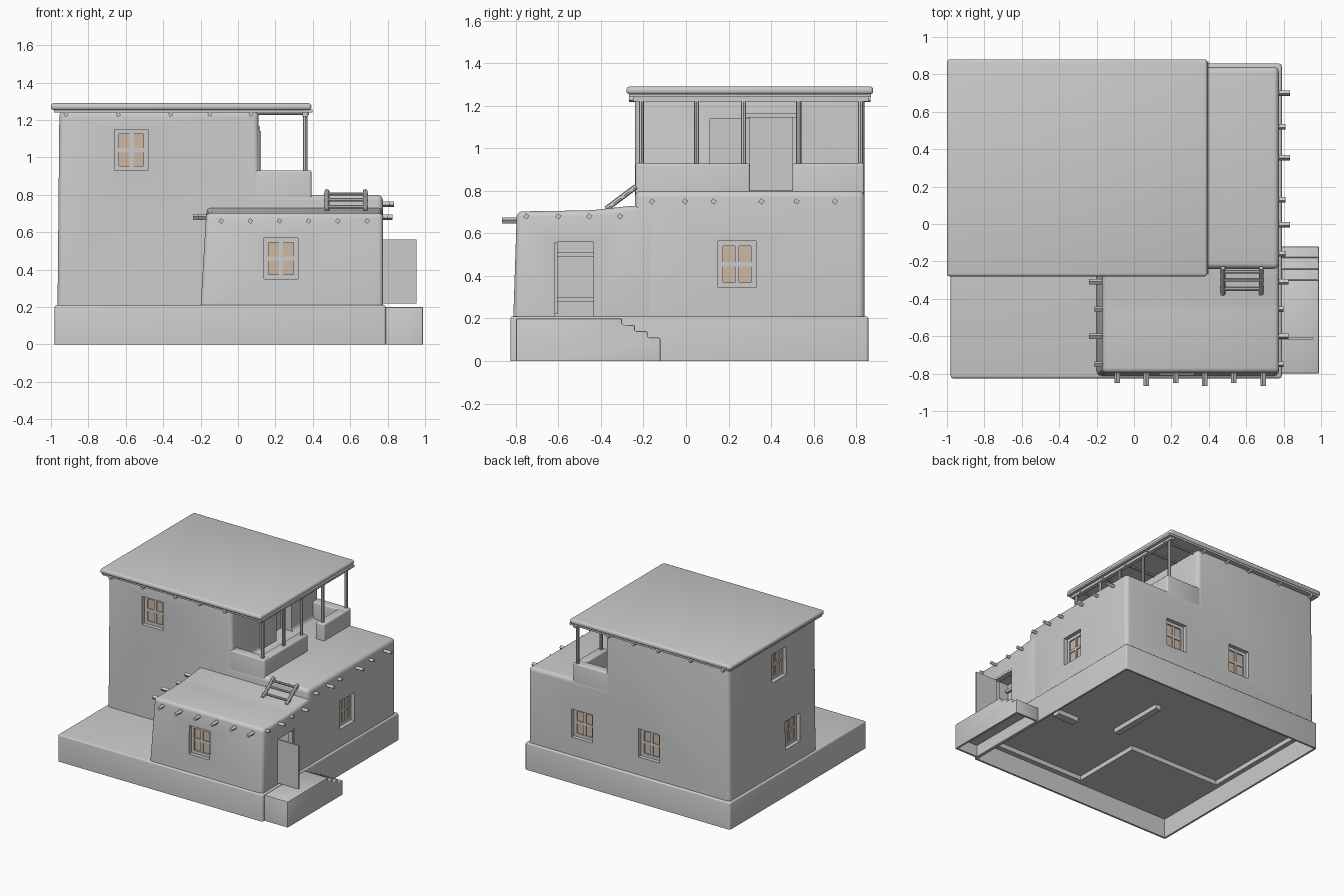
import bpy, bmesh, math
from mathutils import Vector, Matrix

if "Cube" in bpy.data.objects:
    bpy.data.objects.remove(bpy.data.objects["Cube"])


def finish(name, bm, mat=None, smooth=True):
    bmesh.ops.recalc_face_normals(bm, faces=bm.faces[:])
    me = bpy.data.meshes.new(name)
    bm.to_mesh(me)
    bm.free()
    ob = bpy.data.objects.new(name, me)
    bpy.context.collection.objects.link(ob)
    if mat:
        me.materials.append(mat)
    if smooth:
        shade(ob)
    return ob


def shade(ob):
    bpy.ops.object.select_all(action='DESELECT')
    ob.select_set(True)
    bpy.context.view_layer.objects.active = ob
    bpy.ops.object.shade_smooth_by_angle(angle=math.radians(35))


def prism(name, pts, axis, a, b, bevel=0.0, seg=3, keep_bottom=True):
    """Extrude a (horizontal, z) profile along axis 'x' or 'y' from a to b."""
    bm = bmesh.new()
    mk = (lambda p, t: (t, p[0], p[1])) if axis == 'x' else (lambda p, t: (p[0], t, p[1]))
    face = bm.faces.new([bm.verts.new(mk(p, a)) for p in pts])
    ext = bmesh.ops.extrude_face_region(bm, geom=[face])
    move = Vector(mk((0, 0), b - a))
    bmesh.ops.translate(bm, vec=move, verts=[g for g in ext['geom'] if isinstance(g, bmesh.types.BMVert)])
    bmesh.ops.recalc_face_normals(bm, faces=bm.faces[:])
    if bevel:
        low = min(p[1] for p in pts) + 1e-4
        edges = [e for e in bm.edges if not keep_bottom or max(v.co.z for v in e.verts) > low]
        bmesh.ops.bevel(bm, geom=edges, offset=bevel, segments=seg, profile=0.5,
                        affect='EDGES', clamp_overlap=True)
    return finish(name, bm)


def box(name, x, y, z, bevel=0.0, keep_bottom=True, seg=3):
    return prism(name, [(x[0], z[0]), (x[1], z[0]), (x[1], z[1]), (x[0], z[1])],
                 'y', y[0], y[1], bevel, seg, keep_bottom)


def rod(name, p, q, r, sides=8):
    p, q = Vector(p), Vector(q)
    d = q - p
    bm = bmesh.new()
    m = Matrix.Translation((p + q) / 2) @ d.to_track_quat('Z', 'Y').to_matrix().to_4x4()
    if sides == 4:
        m = m @ Matrix.Rotation(math.radians(12), 4, 'Z')
    bmesh.ops.create_cone(bm, cap_ends=True, segments=sides, radius1=r, radius2=r,
                          depth=d.length, matrix=m)
    return finish(name, bm)


def cut(ob, cutters):
    for c in cutters:
        m = ob.modifiers.new('cut', 'BOOLEAN')
        m.operation, m.solver, m.object = 'DIFFERENCE', 'EXACT', c
    bpy.context.view_layer.update()
    dg = bpy.context.evaluated_depsgraph_get()
    me = bpy.data.meshes.new_from_object(ob.evaluated_get(dg))
    ob.modifiers.clear()
    ob.data = me
    for c in cutters:
        bpy.data.objects.remove(c)
    shade(ob)


pane_mat = bpy.data.materials.new('tan_pane')
pane_mat.diffuse_color = (0.62, 0.48, 0.36, 1)
pane_mat.use_nodes = True
pane_mat.node_tree.nodes["Principled BSDF"].inputs["Base Color"].default_value = pane_mat.diffuse_color


def window(pos, angle):
    """2x2 window; local front is -y, turned about z. Returns the recess cutter."""
    m = Matrix.Translation(pos) @ Matrix.Rotation(math.radians(angle), 4, 'Z')

    def part(name, x, y, z, mat=None):
        ob = box(name, x, y, z)
        ob.data.transform(m)
        if mat:
            ob.data.materials.append(mat)
        return ob
    w, h, t = 0.09, 0.11, 0.024
    for s in (-1, 1):
        part('window_stile', sorted((s * w, s * (w - t))), (0.03, 0.06), (-h, h))
        part('window_rail', (-w + t, w - t), (0.03, 0.06), sorted((s * h, s * (h - t))))
    part('window_mullion', (-0.01, 0.01), (0.032, 0.06), (-h + t, h - t))
    part('window_crossbar', (-w + t, w - t), (0.033, 0.06), (-0.01, 0.01))
    part('window_pane', (-w + t, w - t), (0.04, 0.055), (-h + t, h - t), pane_mat)
    return part('window_cutter', (-w, w), (-0.08, 0.058), (-h, h))


# Plinth: hollow underneath, with a shallow recess below the house rooms
base = box('plinth', (-0.98, 0.79), (-0.825, 0.857), (0, 0.21), 0.012)
cut(base, [box('c', (-0.965, 0.775), (-0.81, 0.842), (-0.1, 0.15)),
           box('c', (-0.93, 0.74), (-0.20, 0.80), (0.1, 0.185)),
           box('c', (-0.15, 0.74), (-0.77, -0.19), (0.1, 0.185))])
box('inner_wall_long', (0.05, 0.10), (-0.10, 0.36), (0.15, 0.19))
box('inner_wall_short', (0.40, 0.58), (-0.20, -0.14), (0.15, 0.19))

# Main house: stepped profile, tall part and lower terrace
house = prism('house_walls', [(-0.965, 0.19), (0.775, 0.19), (0.775, 0.80), (0.11, 0.80),
                              (0.11, 1.25), (-0.955, 1.25)], 'y', -0.24, 0.84, 0.03, 4)
cut(house, [window((-0.57, -0.24, 1.04), 0), window((0.775, 0.24, 0.455), 90),
            window((0.31, 0.84, 0.46), 180), window((-0.27, 0.84, 0.46), 180),
            window((-0.965, 0.06, 0.46), -90), window((-0.957, 0.22, 1.04), -90),
            box('c', (0.02, 0.2), (0.30, 0.50), (0.802, 1.15))])

# Front room: roof rises gently to the house, left wall leans, right wall is flush
room = prism('front_room', [(-0.812, 0.19), (-0.15, 0.19), (-0.15, 0.735), (-0.27, 0.728),
                            (-0.45, 0.708), (-0.795, 0.703)], 'x', -0.20, 0.776, 0.025)
for v in room.data.vertices:
    if v.co.x < 0:
        v.co.x += 0.03 * (v.co.z - 0.2) / 0.5
cut(room, [window((0.23, -0.806, 0.46), 0),
           box('c', (0.64, 0.9), (-0.63, -0.42), (0.205, 0.575))])

# Front doorway frame, open leaf and inner battens
for y in (-0.63, -0.435):
    box('door_jamb', (0.735, 0.775), (y, y + 0.015), (0.2, 0.575))
box('door_lintel', (0.735, 0.775), (-0.63, -0.42), (0.56, 0.575))
box('door_leaf', (0.77, 0.955), (-0.618, -0.605), (0.22, 0.56))
for z in (0.28, 0.49):
    box('door_batten', (0.66, 0.68), (-0.61, -0.435), (z, z + 0.02))

# Porch block with steps
porch = prism('porch_steps', [(-0.80, 0), (-0.12, 0), (-0.12, 0.11), (-0.18, 0.11), (-0.18, 0.14),
                              (-0.24, 0.14), (-0.24, 0.17), (-0.30, 0.17), (-0.30, 0.20),
                              (-0.80, 0.20)], 'x', 0.785, 0.99, 0.008, 2)
cut(porch, [box('c', (0.80, 0.975), (-0.785, -0.135), (-0.1, 0.09))])

# Veranda parapets, posts, beam, door
box('parapet_front', (0.08, 0.392), (-0.237, -0.165), (0.76, 0.93), 0.01)
box('parapet_back', (0.08, 0.392), (0.765, 0.837), (0.76, 0.93), 0.01)
box('parapet_side_front', (0.32, 0.394), (-0.234, 0.30), (0.78, 0.928), 0.01)
box('parapet_side_back', (0.32, 0.394), (0.50, 0.834), (0.78, 0.928), 0.01)
for y in (-0.21, 0.05, 0.27, 0.53, 0.82):
    rod('veranda_post', (0.36, y, 0.90), (0.36, y, 1.23), 0.012)
box('veranda_beam', (0.345, 0.375), (-0.25, 0.86), (1.22, 1.242))
box('veranda_door_leaf', (0.112, 0.124), (0.11, 0.30), (0.81, 1.14))
box('veranda_door_lintel', (0.09, 0.118), (0.28, 0.52), (1.145, 1.165))

# Flat roof with rounded rim over a thin board
box('roof_slab', (-1.0, 0.392), (-0.28, 0.88), (1.253, 1.29), 0.015, False)
box('roof_board', (-0.985, 0.398), (-0.268, 0.87), (1.24, 1.255))
for y in (-0.15, 0.1, 0.35, 0.6, 0.78):
    rod('veranda_rafter', (0.08, y, 1.235), (0.38, y, 1.235), 0.009)

# Projecting beam ends
for x in (-0.92, -0.64, -0.36, -0.15, 0.07):
    rod('upper_beam', (x, -0.268, 1.23), (x, 0.868, 1.23), 0.014, 4)
for i in range(6):
    x = -0.09 + 0.156 * i
    rod('front_beam', (x, -0.7, 0.66), (x, -0.85 - 0.015 * (i % 2), 0.66), 0.015, 4)
for i, y in enumerate((-0.75, -0.60, -0.455, -0.31)):
    rod('left_beam', (-0.1, y, 0.68), (-0.21 - 0.03 * (i % 2), y, 0.68), 0.015, 4)
    rod('right_beam', (0.7, y, 0.68), (0.80 + 0.025 * (i % 2), y, 0.68), 0.015, 4)
for i, y in enumerate((-0.16, -0.005, 0.13, 0.355, 0.52, 0.70)):
    rod('terrace_beam', (0.7, y, 0.75), (0.81 + 0.025 * (i % 2), y, 0.75), 0.015, 4)

# Ladder from front room roof to terrace
for x in (0.475, 0.68):
    rod('ladder_rail', (x, -0.375, 0.715), (x, -0.235, 0.82), 0.013)
for t in (0.2, 0.55, 0.85):
    y, z = -0.375 + 0.14 * t, 0.715 + 0.105 * t
    rod('ladder_rung', (0.46, y, z), (0.695, y, z), 0.009)
